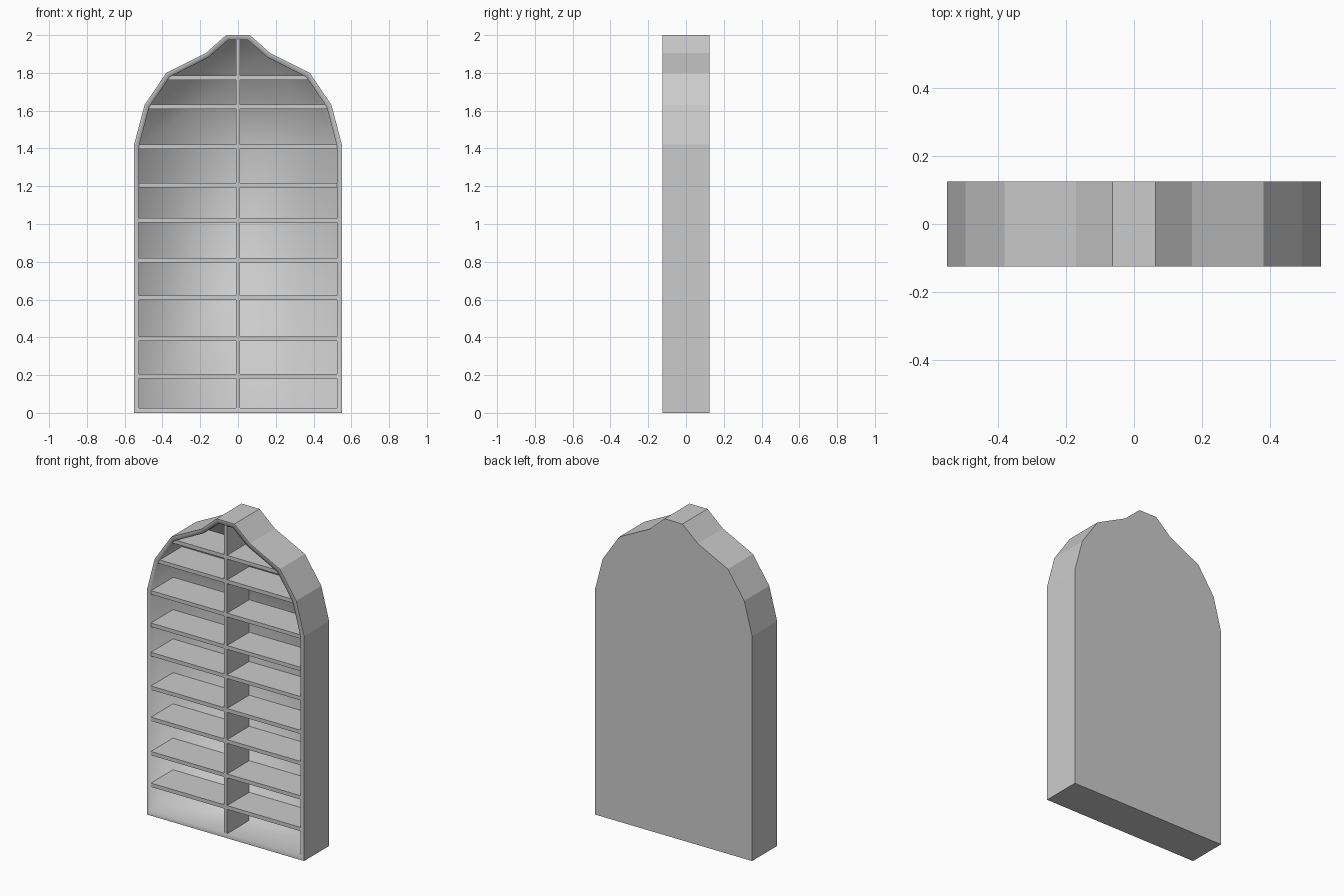
import bpy, bmesh
from mathutils import Vector

if "Cube" in bpy.data.objects:
    bpy.data.objects.remove(bpy.data.objects["Cube"])

HALF = [(0.55, 0.0), (0.55, 1.42), (0.495, 1.63), (0.38, 1.80), (0.17, 1.905), (0.063, 2.0)]
D = 0.125      # half depth
WALL = 0.027   # wall and back thickness

def half_width(z):
    for (x0, z0), (x1, z1) in zip(HALF, HALF[1:]):
        if z0 <= z <= z1:
            return x0 + (x1 - x0) * (z - z0) / (z1 - z0)

def finish(bm, name):
    bmesh.ops.recalc_face_normals(bm, faces=bm.faces)
    me = bpy.data.meshes.new(name)
    bm.to_mesh(me)
    bm.free()
    ob = bpy.data.objects.new(name, me)
    bpy.context.collection.objects.link(ob)
    return ob

# Case: extruded arch outline with a hollow front
outline = HALF + [(-x, z) for x, z in reversed(HALF)]
bm = bmesh.new()
back = bm.faces.new([bm.verts.new((x, D, z)) for x, z in outline])
ext = bmesh.ops.extrude_face_region(bm, geom=[back], use_keep_orig=True)
front = next(g for g in ext["geom"] if isinstance(g, bmesh.types.BMFace))
bmesh.ops.translate(bm, vec=(0, -2 * D, 0), verts=front.verts[:])
bmesh.ops.recalc_face_normals(bm, faces=bm.faces)
outer_edges = list(front.edges)
rim = bmesh.ops.inset_region(bm, faces=[front], thickness=WALL, use_even_offset=True)["faces"]
cavity = bmesh.ops.inset_region(bm, faces=[front], thickness=0.0)["faces"]
bmesh.ops.translate(bm, vec=(0, 2 * D - WALL, 0), verts=front.verts[:])
# Soft shading inside the hollow, crisp outside
for f in rim + cavity + [front]:
    f.smooth = True
for e in bm.edges:
    if any(not f.smooth for f in e.link_faces):
        e.smooth = False
finish(bm, "case")

def board(name, sections, y0=-D + 0.001, y1=D - WALL + 0.002):
    """Extrude an x-z outline between two depths."""
    bm = bmesh.new()
    a = bm.faces.new([bm.verts.new((x, y0, z)) for x, z in sections])
    g = bmesh.ops.extrude_face_region(bm, geom=[a], use_keep_orig=True)["geom"]
    vs = [v for v in g if isinstance(v, bmesh.types.BMVert)]
    bmesh.ops.translate(bm, vec=(0, y1 - y0, 0), verts=vs)
    return finish(bm, name)

# Centre divider
board("centre_divider", [(-0.01, 0.02), (0.01, 0.02), (0.01, 1.98), (-0.01, 1.98)])

# Shelves, ends cut to follow the case walls
T = 0.012
for i, z in enumerate([0.193, 0.393, 0.61, 0.807, 1.02, 1.205, 1.41, 1.62, 1.775]):
    lo, hi = (half_width(z + s) - WALL + 0.003 for s in (-T, T))
    board(f"shelf_{i + 1}", [(-lo, z - T), (lo, z - T), (hi, z + T), (-hi, z + T)],
          y0=-D + 0.002)
